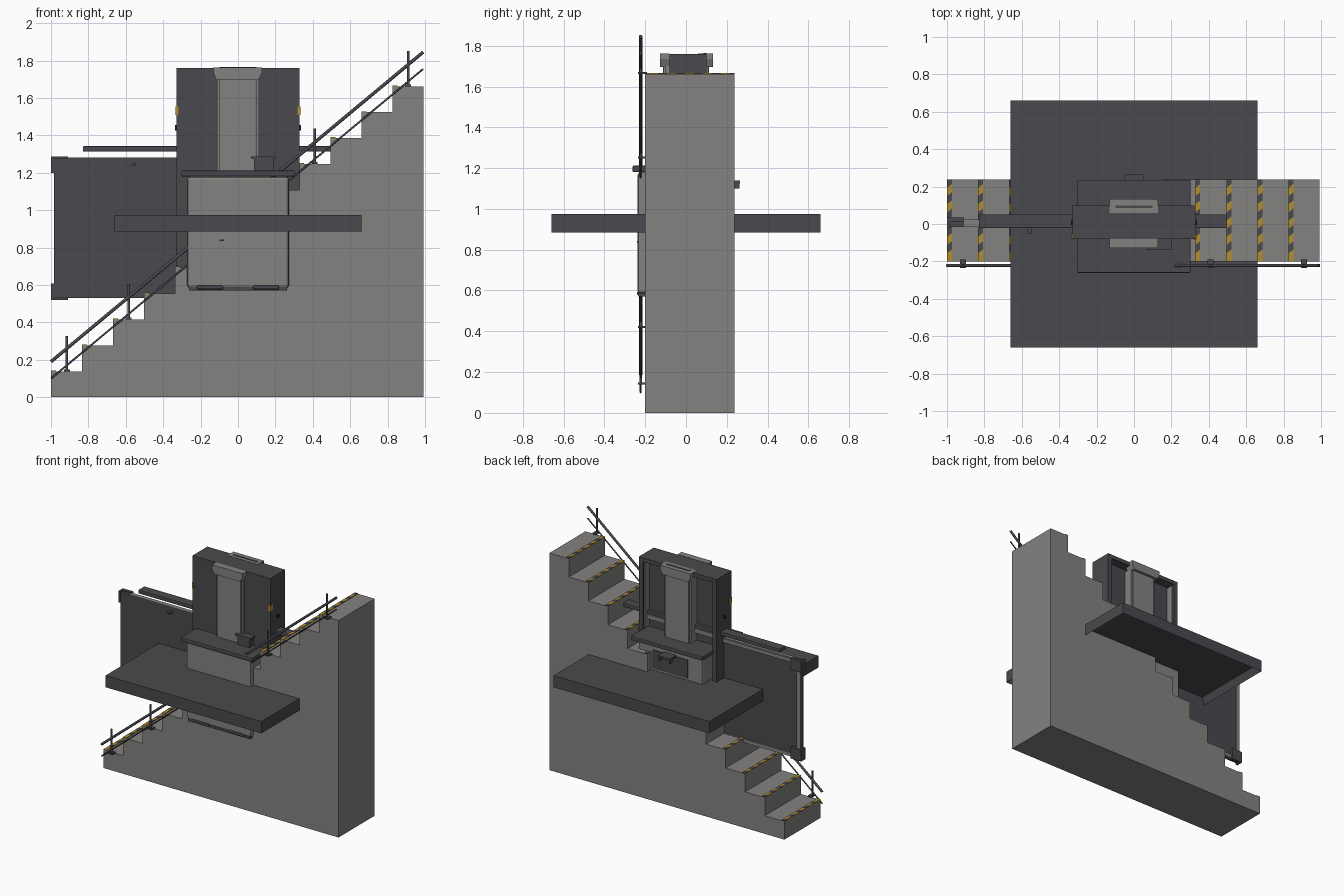
import bpy, bmesh, math
from mathutils import Vector

cube = bpy.data.objects.get("Cube")
if cube:
    bpy.data.objects.remove(cube, do_unlink=True)


def material(name, rgb):
    m = bpy.data.materials.new(name)
    m.use_nodes = True
    m.diffuse_color = (*rgb, 1)
    m.node_tree.nodes["Principled BSDF"].inputs["Base Color"].default_value = (*rgb, 1)
    return m


GREY = material("warm grey", (0.23, 0.225, 0.215))
DARK = material("dark slate", (0.068, 0.066, 0.075))
YELLOW = material("hazard yellow", (0.45, 0.27, 0.02))
BLACK = material("soft black", (0.02, 0.02, 0.022))


def finish(name, bm, *mats):
    bmesh.ops.recalc_face_normals(bm, faces=bm.faces)
    mesh = bpy.data.meshes.new(name)
    bm.to_mesh(mesh)
    bm.free()
    for m in mats:
        mesh.materials.append(m)
    ob = bpy.data.objects.new(name, mesh)
    bpy.context.collection.objects.link(ob)
    return ob


def box(name, x, y, z, mat, bevel=0):
    """Box from (low, high) ranges, with an optional bevel."""
    bm = bmesh.new()
    bmesh.ops.create_cube(bm, size=1)
    for v in bm.verts:
        v.co = [r[0] if c < 0 else r[1] for r, c in zip((x, y, z), v.co)]
    ob = finish(name, bm, mat)
    if bevel:
        mod = ob.modifiers.new("Bevel", "BEVEL")
        mod.width, mod.segments = bevel, 2
    return ob


def prism(bm, points, offset, index=0):
    """Extrude a planar outline along an offset."""
    face = bm.faces.new([bm.verts.new(p) for p in points])
    before = set(bm.faces) - {face}
    geo = bmesh.ops.extrude_face_region(bm, geom=[face], use_keep_orig=True)
    verts = [g for g in geo["geom"] if isinstance(g, bmesh.types.BMVert)]
    bmesh.ops.translate(bm, verts=verts, vec=offset)
    for f in set(bm.faces) - before:
        f.material_index = index


def rod(name, a, b, radius, mat):
    a, b = Vector(a), Vector(b)
    bm = bmesh.new()
    bmesh.ops.create_cone(bm, cap_ends=True, segments=12, radius1=radius,
                          radius2=radius, depth=(b - a).length)
    bm.transform((b - a).to_track_quat("Z", "Y").to_matrix().to_4x4())
    bmesh.ops.translate(bm, verts=bm.verts, vec=(a + b) / 2)
    ob = finish(name, bm, mat)
    for f in ob.data.polygons:
        f.use_smooth = len(f.vertices) == 4
    return ob


# Staircase: one stepped outline extruded across its width
STEPS, RUN, RISE = 12, 0.166, 0.1385
FRONT, BACK = -0.2, 0.237
outline = [(-1 + STEPS * RUN, FRONT, 0), (-1, FRONT, 0)]
for i in range(STEPS):
    outline += [(-1 + i * RUN, FRONT, (i + 1) * RISE),
                (-1 + (i + 1) * RUN, FRONT, (i + 1) * RISE)]
bm = bmesh.new()
prism(bm, outline, (0, BACK - FRONT, 0))
finish("staircase", bm, GREY)

# Slanted hazard stripes along each step edge
bm = bmesh.new()
COUNT, SLANT = 10, 0.02
pitch = (BACK - FRONT) / COUNT
for i in range(STEPS):
    x, z = -1 + i * RUN, (i + 1) * RISE
    for k in range(COUNT):
        y = FRONT + k * pitch
        s0 = SLANT if k else 0
        s1 = SLANT if k < COUNT - 1 else 0
        prism(bm, [(x, y, z), (x + 0.026, y + s0, z),
                   (x + 0.026, y + pitch + s1, z), (x, y + pitch, z)],
              (0, 0, 0.005), k % 2)
finish("step_edge_stripes", bm, YELLOW, DARK)

# Handrail on the front side
RAIL_Y = -0.222
for name, z, r in (("upper_handrail", 0.19, 0.009), ("lower_handrail", 0.10, 0.005)):
    rod(name, (-1, RAIL_Y, z), (0.99, RAIL_Y, z + 1.655), r, DARK)
for x, step in ((-0.915, 1), (-0.585, 3), (0.41, 9), (0.91, 12)):
    z = step * RISE
    rod("handrail_post", (x, RAIL_Y, z), (x, RAIL_Y, z + 0.19), 0.007, DARK)
    box("post_clamp", (x - 0.016, x + 0.016), (-0.235, -0.19), (z, z + 0.01), DARK)

# Wide landing platform, hollow underneath
bm = bmesh.new()
bmesh.ops.create_cube(bm, size=1)
for v in bm.verts:
    v.co = (v.co.x * 1.32, v.co.y * 1.32, 0.93 + v.co.z * 0.09)
under = [min(bm.faces, key=lambda f: f.calc_center_median().z)]
bmesh.ops.recalc_face_normals(bm, faces=bm.faces)
bmesh.ops.inset_region(bm, faces=under, thickness=0.03)
bmesh.ops.translate(bm, verts=under[0].verts, vec=(0, 0, 0.06))
finish("landing_platform", bm, DARK)

# Tower: backboard with a raised frame around its back
box("tower_backboard", (-0.33, 0.33), (-0.08, 0.03), (0.6, 1.76), DARK)
box("tower_frame_top", (-0.33, 0.33), (0.03, 0.1), (1.73, 1.76), DARK)
for s in (-1, 1):
    side = sorted((s * 0.33, s * 0.295))
    box("tower_frame_side", side, (0.03, 0.1), (0.6, 1.73), DARK)
    box("frame_edge_strip", sorted((s * 0.3, s * 0.29)), (0.03, 0.085), (1.22, 1.72), GREY)
    box("call_button", sorted((s * 0.317, s * 0.333)), (-0.084, -0.05), (1.51, 1.555), YELLOW)
    rod("key_switch", (s * 0.33, 0.01, 1.44), (s * 0.338, 0.01, 1.44), 0.015, BLACK)

# Columns and caps on both sides of the tower
for name, y0, y1, cap in (("front", -0.112, -0.08, -0.128), ("back", 0.03, 0.112, 0.133)):
    box(name + "_column", (-0.1, 0.1), (y0, y1), (1.2, 1.71), GREY, 0.008)
    inner = 0.06 if cap > 0 else -0.08
    ys = sorted((cap, inner))
    for s in (-1, 1):
        box(name + "_column_edge", sorted((s * 0.1, s * 0.113)),
            (y0 + 0.012 if cap < 0 else y0, y1 if cap < 0 else y1 - 0.012), (1.2, 1.71), GREY)
    bm = bmesh.new()
    prism(bm, [(x, ys[0], z) for x, z in ((-0.115, 1.695), (0.11, 1.695), (0.128, 1.735),
                                          (0.128, 1.762), (-0.132, 1.762), (-0.132, 1.735))],
          (0, ys[1] - ys[0], 0))
    finish(name + "_column_cap", bm, GREY)
box("cap_slot", (-0.1, 0.1), (0.085, 0.1), (1.76, 1.765), DARK)

# Lift carriage body, tray and fittings
box("carriage_body", (-0.272, 0.272), (-0.237, 0.19), (0.585, 1.18), GREY, 0.015)
box("carriage_base", (-0.262, 0.262), (-0.232, 0.18), (0.57, 0.588), DARK)
for x in (-0.15, 0.15):
    box("base_foot", (x - 0.07, x + 0.07), (-0.24, -0.2), (0.575, 0.598), DARK, 0.008)
box("carriage_tray", (-0.303, 0.303), (-0.262, 0.236), (1.18, 1.212), DARK, 0.006)
box("latch_slot", (-0.1, -0.075), (-0.241, -0.235), (0.835, 0.842), BLACK)
box("control_box", (0.085, 0.19), (-0.13, -0.08), (1.21, 1.278), DARK)
box("control_box_lid", (0.07, 0.2), (-0.137, -0.08), (1.276, 1.288), DARK)
box("back_recess", (-0.15, 0.15), (0.188, 0.196), (0.99, 1.13), DARK)
box("back_bracket", (-0.05, 0.05), (0.19, 0.265), (1.125, 1.14), DARK)
for x in (-0.045, 0.045):
    box("bracket_arm", (x - 0.005, x + 0.005), (0.235, 0.262), (1.1, 1.13), DARK)

# Long guide rail
box("guide_rail", (-0.83, 0.5), (-0.022, 0.052), (1.313, 1.342), DARK, 0.005)
box("guide_rail_strip", (-0.295, 0.295), (0.028, 0.058), (1.28, 1.312), GREY)

# Side panel with pale back frame and corner brackets
box("side_panel", (-0.985, -0.3), (-0.015, 0.012), (0.53, 1.278), DARK)
box("panel_frame_end", (-0.985, -0.955), (0.012, 0.024), (0.53, 1.278), GREY)
for z in (0.53, 1.252):
    box("panel_frame_bar", (-0.955, -0.33), (0.012, 0.024), (z, z + 0.027), GREY)
box("panel_top_trim", (-0.91, -0.33), (-0.015, 0.012), (1.278, 1.282), GREY)
for z in (0.52, 1.2):
    box("corner_bracket", (-1, -0.91), (0.01, 0.034), (z, z + 0.087), DARK)
    box("bracket_edge", (-1, -0.985), (-0.02, 0.01), (z, z + 0.087), DARK)
box("panel_catch", (-0.57, -0.545), (-0.05, -0.015), (1.24, 1.252), DARK)
